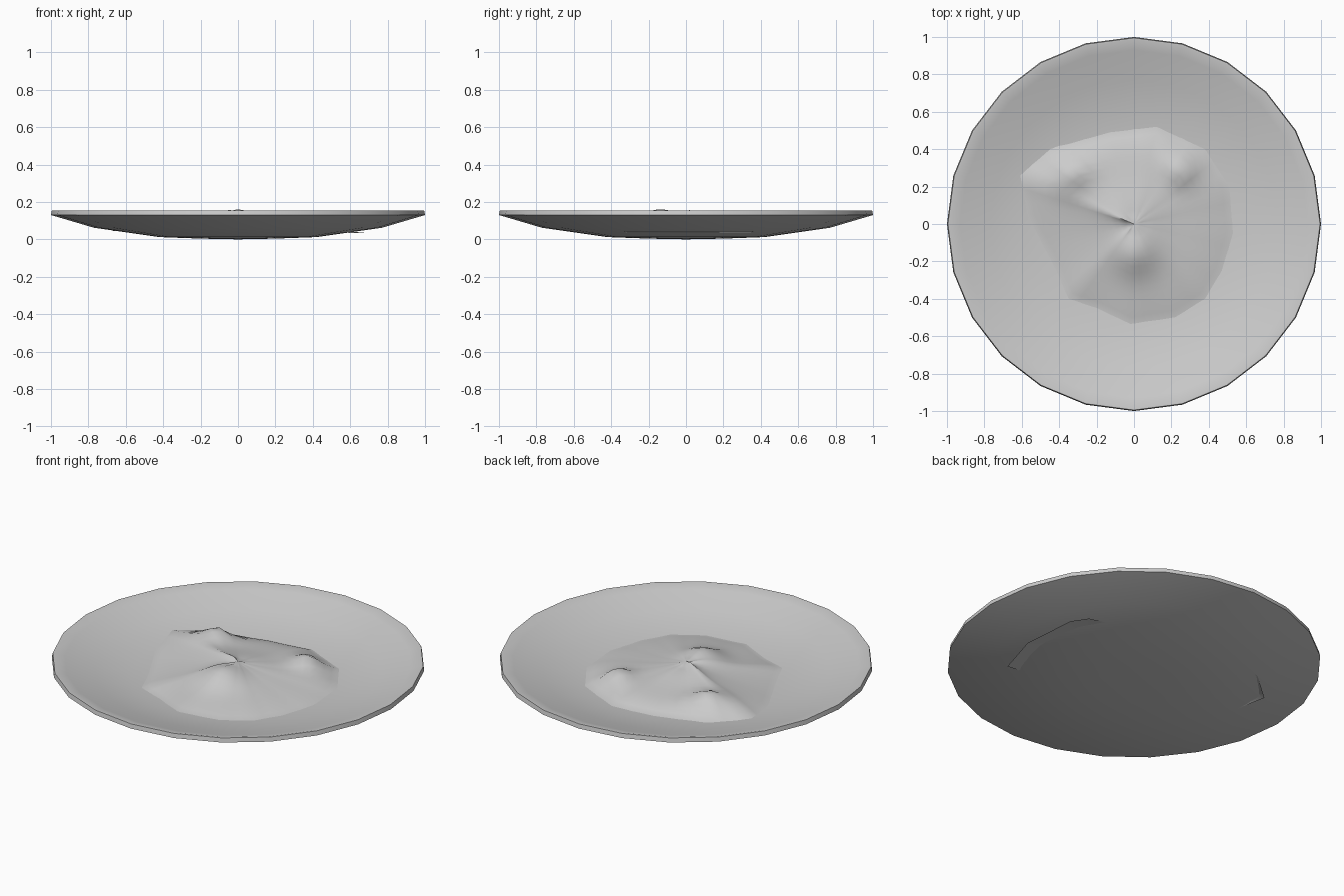
import bpy, bmesh, math
from mathutils import Vector

cube = bpy.data.objects.get("Cube")
if cube:
    bpy.data.objects.remove(cube, do_unlink=True)

SIDES = 24
gray = bpy.data.materials.new("light_gray")
gray.use_nodes = True
color = (0.6, 0.6, 0.6, 1)
gray.diffuse_color = color
gray.node_tree.nodes["Principled BSDF"].inputs["Base Color"].default_value = color


def finish(name, bm, angle):
    bmesh.ops.remove_doubles(bm, verts=bm.verts, dist=1e-5)
    mesh = bpy.data.meshes.new(name)
    bm.to_mesh(mesh)
    bm.free()
    obj = bpy.data.objects.new(name, mesh)
    bpy.context.collection.objects.link(obj)
    mesh.materials.append(gray)
    bpy.ops.object.select_all(action="DESELECT")
    obj.select_set(True)
    bpy.context.view_layer.objects.active = obj
    bpy.ops.object.shade_smooth_by_angle(angle=math.radians(angle))
    return obj


def bridge(bm, rings):
    # Quads between successive closed rings
    for a, b in zip(rings, rings[1:]):
        n = len(a)
        for i in range(n):
            j = (i + 1) % n
            bm.faces.new((a[i], b[i], b[j], a[j]))


# Plate: one closed profile turned around the z axis
INNER = [(0.4, 0.035), (0.58, 0.052), (0.77, 0.09), (0.93, 0.14), (0.985, 0.155)]
OUTER = [(0.995, 0.155), (1.0, 0.13), (0.77, 0.062), (0.42, 0.012), (0.2, 0.004)]
bm = bmesh.new()
rings = [[bm.verts.new((r * math.cos(t), r * math.sin(t), z))
          for t in (math.tau * i / SIDES for i in range(SIDES))]
         for r, z in INNER + OUTER]
bridge(bm, rings)
for ring, z in ((rings[0], 0.033), (rings[-1], 0.0)):
    hub = bm.verts.new((0, 0, z))
    for i in range(SIDES):
        bm.faces.new((ring[i], ring[(i + 1) % SIDES], hub))
bmesh.ops.recalc_face_normals(bm, faces=bm.faces)
finish("plate", bm, 50)


# Food: a lumpy sheet that sinks through the plate beyond its outline
def floor_height(r):
    for (r0, z0), (r1, z1) in zip(INNER, INNER[1:]):
        if r < r1:
            return z0 + (z1 - z0) * max(0, (r - r0) / (r1 - r0))
    return INNER[-1][1]


OUTLINE = [(0.53, -0.05), (0.51, 0.2), (0.38, 0.4), (0.12, 0.52), (-0.13, 0.49),
           (-0.45, 0.4), (-0.61, 0.26), (-0.57, 0.05), (-0.42, -0.24),
           (-0.35, -0.4), (-0.2, -0.45), (-0.02, -0.535), (0.22, -0.5),
           (0.38, -0.4), (0.47, -0.25)]
LUMPS = [(-0.33, 0.27, 0.055, 0.085), (0.25, 0.29, 0.05, 0.08),
         (0.0, -0.16, 0.055, 0.12), (-0.02, 0.05, 0.03, 0.16)]
points = [Vector(p) for p in OUTLINE]
edge = []
for p, q in zip(points, points[1:] + points[:1]):
    edge += [p.lerp(q, k / 3) for k in range(3)]


def food_height(p, s, rim):
    power = 2.2 + 2.5 * max(0, min(1, p.y / 0.4))
    z = rim + 0.055 * (1 - s ** power)
    for x, y, height, width in LUMPS:
        d = (p - Vector((x, y))).length_squared
        z += height * math.exp(-d / width ** 2) * min(1, (1 - s) * 5)
    return z


bm = bmesh.new()
rings = []
STEPS = 14
for k in range(1, STEPS + 1):
    s = k / STEPS
    rings.append([bm.verts.new((*(p * s), food_height(p * s, s, floor_height(p.length))))
                  for p in edge])
# Hidden skirt, reaching out below the plate on the left side
skirt = []
for p in edge:
    q = p * (1.3 if p.x > 0.45 else 1.1)
    skirt.append(bm.verts.new((*q, 0.034 if p.x > 0.45 else 0.045)))
rings.append(skirt)
bridge(bm, rings)
hub = bm.verts.new((0, 0, food_height(Vector((0, 0)), 0, 0.055)))
for i in range(len(edge)):
    bm.faces.new((hub, rings[0][i], rings[0][(i + 1) % len(edge)]))
finish("food", bm, 60)
